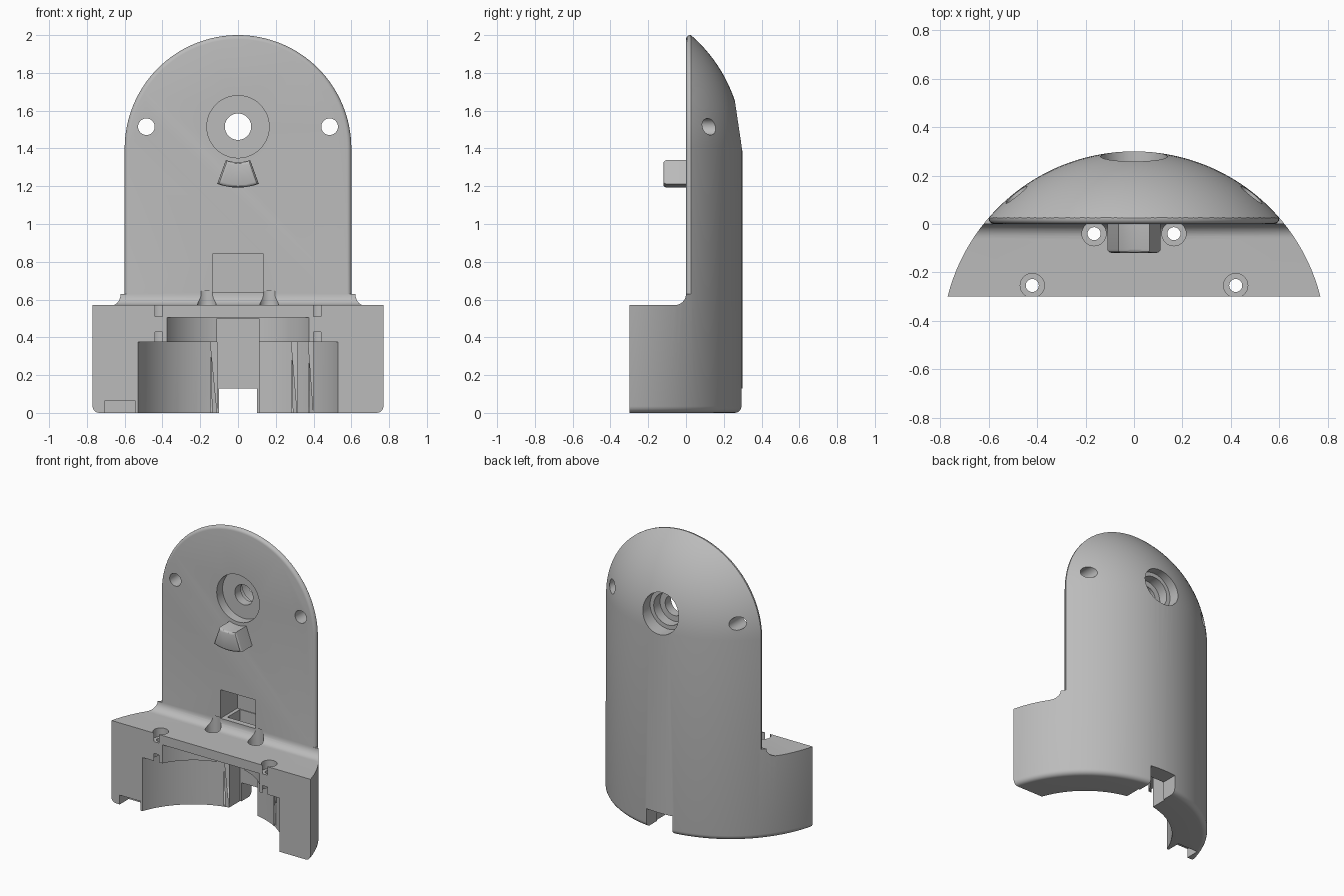
import bpy, bmesh, math
from mathutils import Vector

if "Cube" in bpy.data.objects:
    bpy.data.objects.remove(bpy.data.objects["Cube"])

R, CY = 0.794, -0.494          # outer radius and y of the vertical axis

grey = bpy.data.materials.new("mid_grey")
grey.use_nodes = True
grey.diffuse_color = (0.5, 0.5, 0.5, 1)
grey.node_tree.nodes["Principled BSDF"].inputs["Base Color"].default_value = (0.5, 0.5, 0.5, 1)


def arc(cx, cy, r, a0, a1, n):
    return [(cx + r * math.cos(math.radians(a0 + (a1 - a0) * i / n)),
             cy + r * math.sin(math.radians(a0 + (a1 - a0) * i / n))) for i in range(n + 1)]


def circle(cx, cy, r, n=48):
    return arc(cx, cy, r, 0, 360, n)[:-1]


def finish(name, bm):
    bmesh.ops.recalc_face_normals(bm, faces=bm.faces)
    me = bpy.data.meshes.new(name)
    bm.to_mesh(me)
    bm.free()
    me.materials.append(grey)
    ob = bpy.data.objects.new(name, me)
    bpy.context.collection.objects.link(ob)
    return ob


PLACE = {"x": lambda a, b, t: (t, a, b),
         "y": lambda a, b, t: (a, t, b),
         "z": lambda a, b, t: (a, b, t)}


def prism(name, pts, axis, lo, hi, bevel=0.0, segments=4):
    """Extrude a flat outline along an axis; bevel rounds the low end cap."""
    bm = bmesh.new()
    n = len(pts)
    low = [bm.verts.new(PLACE[axis](a, b, lo)) for a, b in pts]
    top = [bm.verts.new(PLACE[axis](a, b, hi)) for a, b in pts]
    cap = bm.faces.new(low)
    bm.faces.new(top[::-1])
    for i in range(n):
        bm.faces.new((low[i], low[(i + 1) % n], top[(i + 1) % n], top[i]))
    bmesh.ops.recalc_face_normals(bm, faces=bm.faces)
    if bevel:
        bmesh.ops.bevel(bm, geom=list(cap.edges), offset=bevel, segments=segments,
                        profile=0.5, affect='EDGES', clamp_overlap=True)
    return finish(name, bm)


def box(name, x0, x1, y0, y1, z0, z1):
    return prism(name, [(x0, y0), (x1, y0), (x1, y1), (x0, y1)], "z", z0, z1)


def lathe(name):
    """Round-topped column with a softened bottom rim."""
    prof = ([(0, 0)] + arc(R - 0.035, 0.035, 0.035, -90, 0, 5)
            + arc(0, 1.4, R, 0, 90, 32))
    bm = bmesh.new()
    vs = [bm.verts.new((x, CY, z)) for x, z in prof]
    es = [bm.edges.new(p) for p in zip(vs, vs[1:])]
    bmesh.ops.spin(bm, geom=vs + es, cent=Vector((0, CY, 0)), axis=(0, 0, 1),
                   angle=2 * math.pi, steps=128)
    bmesh.ops.remove_doubles(bm, verts=bm.verts, dist=1e-4)
    return finish(name, bm)


def boolean(ob, other, op):
    """Apply a boolean and discard the helper."""
    other.hide_render = True
    m = ob.modifiers.new("bool", 'BOOLEAN')
    m.operation, m.object, m.solver = op, other, 'EXACT'
    bpy.context.view_layer.objects.active = ob
    bpy.ops.object.modifier_apply(modifier=m.name)
    bpy.data.objects.remove(other)


def cut(other):
    boolean(body, other, 'DIFFERENCE')


# Upright plate: arched outline with a rounded front edge
outline = [(-0.6, 0.3), (0.6, 0.3)] + arc(0, 1.4, 0.6, 0, 180, 64)
body = prism("housing_body", outline, "y", 0, 0.5, bevel=0.022)

# Lower block with a cove blending into the plate
side = ([(-0.3, -0.1), (0.5, -0.1), (0.5, 0.63), (0, 0.63)]
        + arc(-0.06, 0.63, 0.06, 0, -90, 8)[1:] + [(-0.3, 0.57)])
boolean(body, prism("block", side, "x", -1, 1), 'UNION')

# Trim everything to the domed column
boolean(body, lathe("dome"), 'INTERSECT')

# Stepped round cavity under the block
cut(prism("cavity_low", circle(0, CY, 0.565, 96), "z", -0.1, 0.375))
cut(prism("cavity_high", circle(0, CY, 0.423, 96), "z", 0.3, 0.505))

# Cable channel, window in the plate and notch through the back
cut(box("channel", -0.11, 0.11, -0.4, 0.18, -0.1, 0.5))
cut(box("channel_upper", -0.11, 0.11, 0.04, 0.18, 0.45, 0.7))
cut(box("window", -0.135, 0.135, -0.1, 0.185, 0.64, 0.84))
cut(box("back_notch", -0.1, 0.1, 0.0, 0.5, -0.1, 0.13))

# Small recess at the bottom of the front face
cut(box("key_recess", -0.705, -0.545, -0.4, -0.2, -0.1, 0.065))

# Central stepped hole
for r, y0, y1 in ((0.165, -0.1, 0.065), (0.07, -0.1, 0.5), (0.11, 0.13, 0.5), (0.138, 0.2, 0.5)):
    cut(prism("hub_hole", circle(0, 1.515, r), "y", y0, y1))

# Mirrored fixing holes
for s in (-1, 1):
    cut(prism("plate_hole", circle(s * 0.485, 1.515, 0.044, 32), "y", -0.1, 0.5))
    for x, y, top in ((0.42, -0.254, 0.7), (0.165, -0.04, 0.645)):
        cut(prism("screw_hole", circle(s * x, y, 0.027, 24), "z", 0.3, top))
        cut(prism("screw_head", circle(s * x, y, 0.05, 32), "z", 0.51, top))
        cut(prism("screw_nut", circle(s * x, y, 0.05, 32), "z", 0.3, 0.428))

# Fan-shaped stop tab on the plate
fan = arc(0, 1.515, 0.322, 250, 290, 8) + arc(0, 1.515, 0.188, 290, 250, 8)
tab = prism("stop_tab", fan, "y", -0.12, 0.03, bevel=0.018, segments=3)

for ob in (body, tab):
    bpy.ops.object.select_all(action='DESELECT')
    ob.select_set(True)
    bpy.context.view_layer.objects.active = ob
    bpy.ops.object.shade_smooth_by_angle(angle=math.radians(30))
